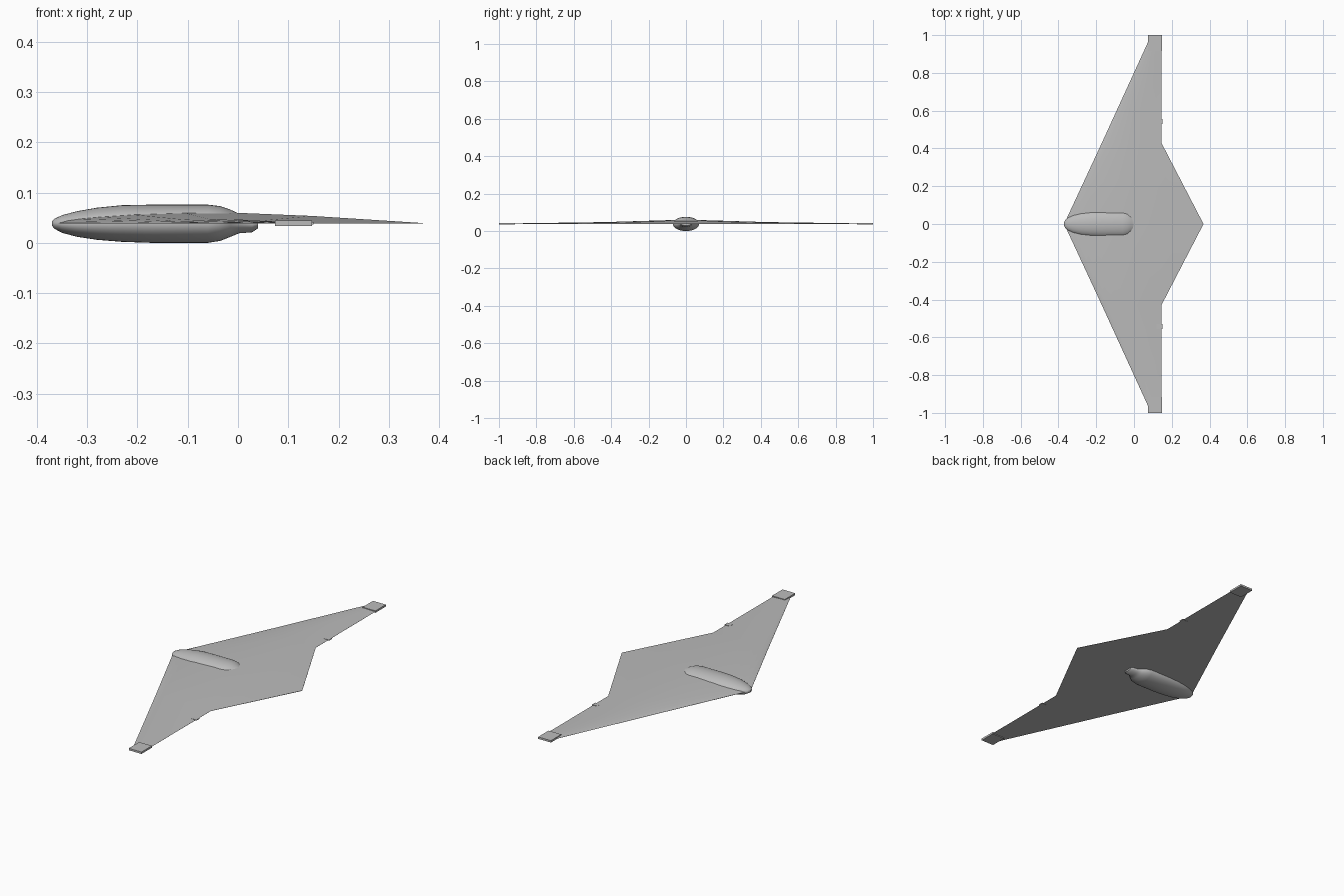
import bpy, bmesh, math

old = bpy.data.objects.get("Cube")
if old:
    bpy.data.objects.remove(old)

grey = bpy.data.materials.new("light grey")
grey.use_nodes = True
colour = (0.5, 0.5, 0.5, 1)
grey.diffuse_color = colour
grey.node_tree.nodes["Principled BSDF"].inputs["Base Color"].default_value = colour


def finish(name, bm, smooth_angle=None):
    bmesh.ops.recalc_face_normals(bm, faces=bm.faces)
    mesh = bpy.data.meshes.new(name)
    bm.to_mesh(mesh)
    bm.free()
    mesh.materials.append(grey)
    ob = bpy.data.objects.new(name, mesh)
    bpy.context.collection.objects.link(ob)
    if smooth_angle:
        bpy.ops.object.select_all(action='DESELECT')
        ob.select_set(True)
        bpy.context.view_layer.objects.active = ob
        bpy.ops.object.shade_smooth_by_angle(angle=math.radians(smooth_angle))
    return ob


def loft(name, sections, smooth_angle):
    """Skin closed cross-sections in order and cap both ends."""
    bm = bmesh.new()
    rings = [[bm.verts.new(p) for p in s] for s in sections]
    n = len(rings[0])
    for a, b in zip(rings, rings[1:]):
        for i in range(n):
            j = (i + 1) % n
            bm.faces.new((a[i], a[j], b[j], b[i]))
    bm.faces.new(rings[0])
    bm.faces.new(rings[-1])
    return finish(name, bm, smooth_angle)


def box(name, x0, x1, y0, y1, z0, z1):
    bm = bmesh.new()
    bmesh.ops.create_cube(bm, size=1)
    for v in bm.verts:
        v.co = (x1 if v.co.x > 0 else x0, y1 if v.co.y > 0 else y0,
                z1 if v.co.z > 0 else z0)
    return finish(name, bm)


# Wing: flat-bottomed aerofoil, straight leading edge, kinked trailing edge
BASE = 0.038
AEROFOIL = [(0, 0.06), (0.02, 0.28), (0.05, 0.45), (0.1, 0.62), (0.2, 0.85),
            (0.35, 1), (0.5, 0.95), (0.7, 0.68), (0.85, 0.37), (1, 0.06)]


def wing_section(y, lead, trail):
    chord = trail - lead
    top = [(lead + chord * u, y, BASE + 0.031 * chord * h) for u, h in AEROFOIL]
    return top + [(trail, y, BASE), (lead, y, BASE)]


stations = [(-0.965, 0.075, 0.145), (-0.43, -0.17, 0.145), (0, -0.37, 0.368),
            (0.43, -0.17, 0.145), (0.965, 0.075, 0.145)]
loft("flying_wing", [wing_section(*s) for s in stations], 25)

# Fuselage pod: x, half width, bottom, top, ending in a small tail nozzle
POD = [(-0.37, 0.008, 0.034, 0.043), (-0.365, 0.02, 0.028, 0.048),
       (-0.35, 0.034, 0.02, 0.055), (-0.32, 0.049, 0.012, 0.063),
       (-0.28, 0.06, 0.006, 0.07), (-0.23, 0.067, 0.002, 0.075),
       (-0.17, 0.07, 0, 0.076), (-0.06, 0.07, 0, 0.076),
       (-0.035, 0.064, 0.004, 0.073), (-0.015, 0.05, 0.012, 0.066),
       (0.002, 0.035, 0.019, 0.058), (0.028, 0.032, 0.021, 0.052),
       (0.04, 0.024, 0.029, 0.046)]


def pod_section(x, width, low, high, sides=32):
    mid, half = (low + high) / 2, (high - low) / 2
    angles = [math.tau * i / sides for i in range(sides)]
    return [(x, width * math.cos(a), mid + half * math.sin(a)) for a in angles]


loft("fuselage_pod", [pod_section(*s) for s in POD], 40)

# Wing-tip blocks and small control links on the trailing edge
for side, sign in (("left", 1), ("right", -1)):
    name = "rear" if sign > 0 else "front"
    box(name + "_wing_tip", 0.074, 0.147, *sorted((sign * 0.915, sign)), 0.034, 0.044)
    box(name + "_control_link", 0.12, 0.15,
        *sorted((sign * 0.53, sign * 0.555)), 0.037, 0.041)
